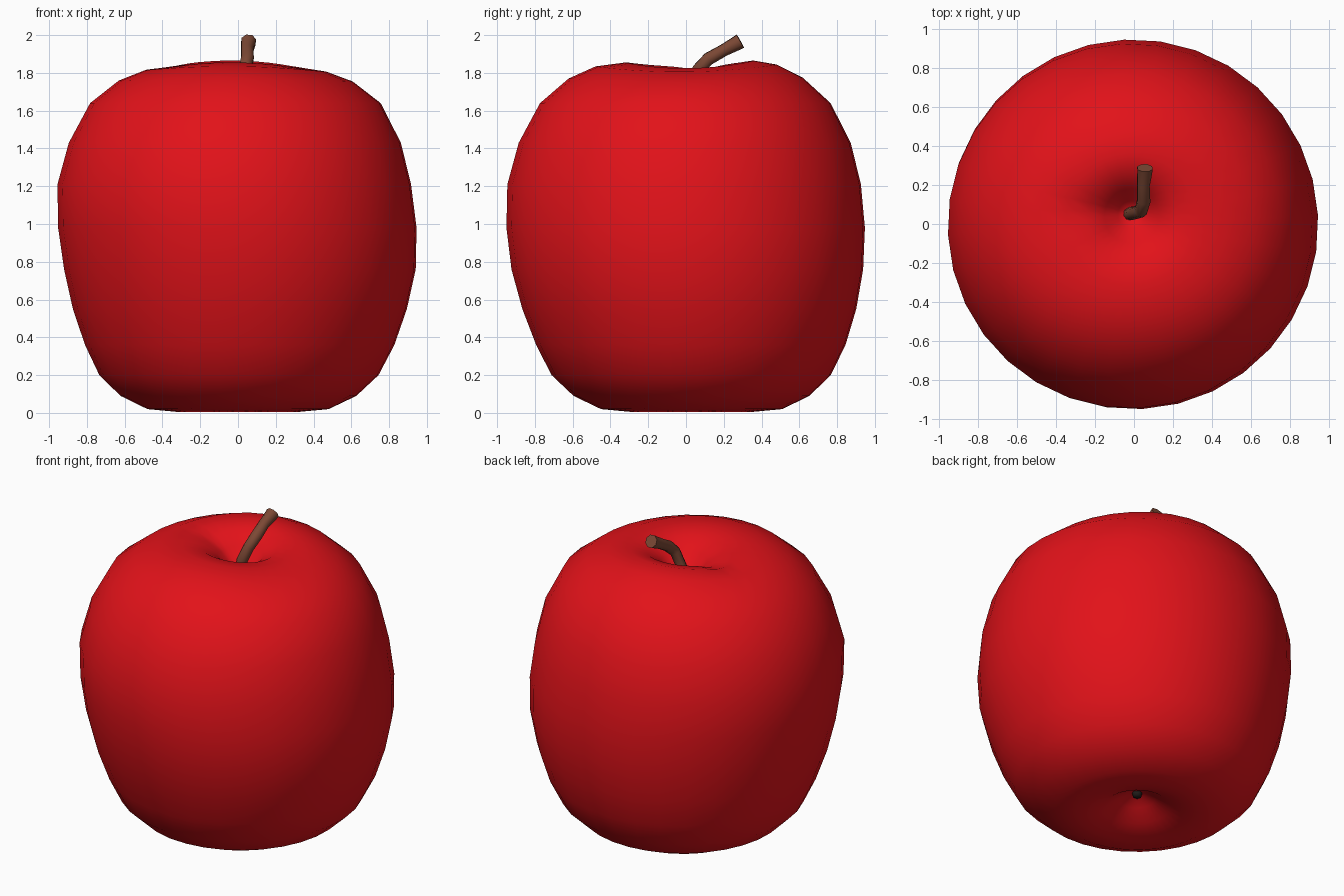
import bpy, bmesh, math

if "Cube" in bpy.data.objects:
    bpy.data.objects.remove(bpy.data.objects["Cube"])

SEG = 32


def material(name, rgb):
    m = bpy.data.materials.new(name)
    m.diffuse_color = (*rgb, 1)
    m.use_nodes = True
    m.node_tree.nodes["Principled BSDF"].inputs["Base Color"].default_value = m.diffuse_color
    return m


def interp(table, z):
    for (z0, a0), (z1, a1) in zip(table, table[1:]):
        if z <= z1:
            t = max(0, (z - z0) / (z1 - z0))
            return a0 + (a1 - a0) * t
    return table[-1][1]


def lathe(name, profile, mat, place):
    """Revolve (r, z) points; place() bends each ring point; r = 0 closes a pole."""
    bm = bmesh.new()
    rings = []
    for i, (r, z) in enumerate(profile):
        n = SEG if r else 1
        rings.append([bm.verts.new(place(r, z, 2 * math.pi * (k + 0.25) / SEG, i))
                      for k in range(n)])
    for a, b in zip(rings, rings[1:]):
        for k in range(SEG):
            j = (k + 1) % SEG
            if len(a) == 1:
                bm.faces.new((a[0], b[j], b[k]))
            elif len(b) == 1:
                bm.faces.new((a[k], a[j], b[0]))
            else:
                bm.faces.new((a[k], a[j], b[j], b[k]))
    bmesh.ops.recalc_face_normals(bm, faces=bm.faces)
    for f in bm.faces:
        f.smooth = True
    me = bpy.data.meshes.new(name)
    bm.to_mesh(me)
    bm.free()
    me.materials.append(mat)
    ob = bpy.data.objects.new(name, me)
    bpy.context.collection.objects.link(ob)
    return ob


# Apple body: calyx hollow, flanks, shoulders, stem hollow
body = [(0, .145), (.05, .135), (.11, .10), (.2, .045), (.33, .006), (.48, .02),
        (.625, .09), (.74, .2), (.82, .36), (.885, .55), (.932, .76), (.95, .98),
        (.937, 1.21), (.88, 1.43), (.77, 1.64), (.62, 1.765), (.48, 1.825),
        (.34, 1.845), (.23, 1.825), (.14, 1.765), (.07, 1.68), (0, 1.64)]
lean_x = [(0, .0), (.4, .01), (.8, .01), (1.2, -.02), (1.9, -.01)]
lean_y = [(0, .03), (.4, .025), (.8, .005), (1.2, -.01), (1.9, 0)]


def bend(r, z, a, i):
    x, y = interp(lean_x, z), interp(lean_y, z)
    if i >= 15:                       # uneven rim and off-centre stem hollow
        w = max(0, 1 - abs(r - .4) / .4)
        z += w * (-.018 * math.cos(2 * a) - .008 * math.cos(a + math.pi / 4))
        groove = math.exp(-((a - math.radians(170)) / .3) ** 2)
        z -= .03 * groove * max(0, 1 - abs(r - .25) / .2)
        y += .06 * max(0, 1 - r / .5)
    return (x + r * math.cos(a), y + r * math.sin(a), z)


lathe("apple_body", body, material("red_skin", (.76, .006, .01)), bend)

# Dark remnant in the bottom hollow
lathe("calyx", [(0, .11), (.025, .115), (.032, .15), (0, .17)],
      material("dark_calyx", (.015, .012, .01)),
      lambda r, z, a, i: (r * math.cos(a), .03 + r * math.sin(a), z))

# Bent stem swept along a curve, flared at the tip
path = [(-.03, .05, 1.6, .9), (-.01, .055, 1.72, .9), (.035, .065, 1.82, .9),
        (.05, .12, 1.875, .95), (.048, .2, 1.92, .9), (.055, .265, 1.955, 1.05),
        (.056, .288, 1.968, 1.1)]
cu = bpy.data.curves.new("stem", 'CURVE')
cu.dimensions = '3D'
cu.bevel_depth = .038
cu.bevel_resolution = 2
cu.use_fill_caps = True
sp = cu.splines.new('POLY')
sp.points.add(len(path) - 1)
for p, (x, y, z, s) in zip(sp.points, path):
    p.co = (x, y, z, 1)
    p.radius = s
cu.materials.append(material("brown_stem", (.2, .065, .035)))
stem = bpy.data.objects.new("stem", cu)
bpy.context.collection.objects.link(stem)
bpy.context.view_layer.objects.active = stem
stem.select_set(True)
bpy.ops.object.convert(target='MESH')
bpy.ops.object.shade_smooth_by_angle(angle=math.radians(50))
